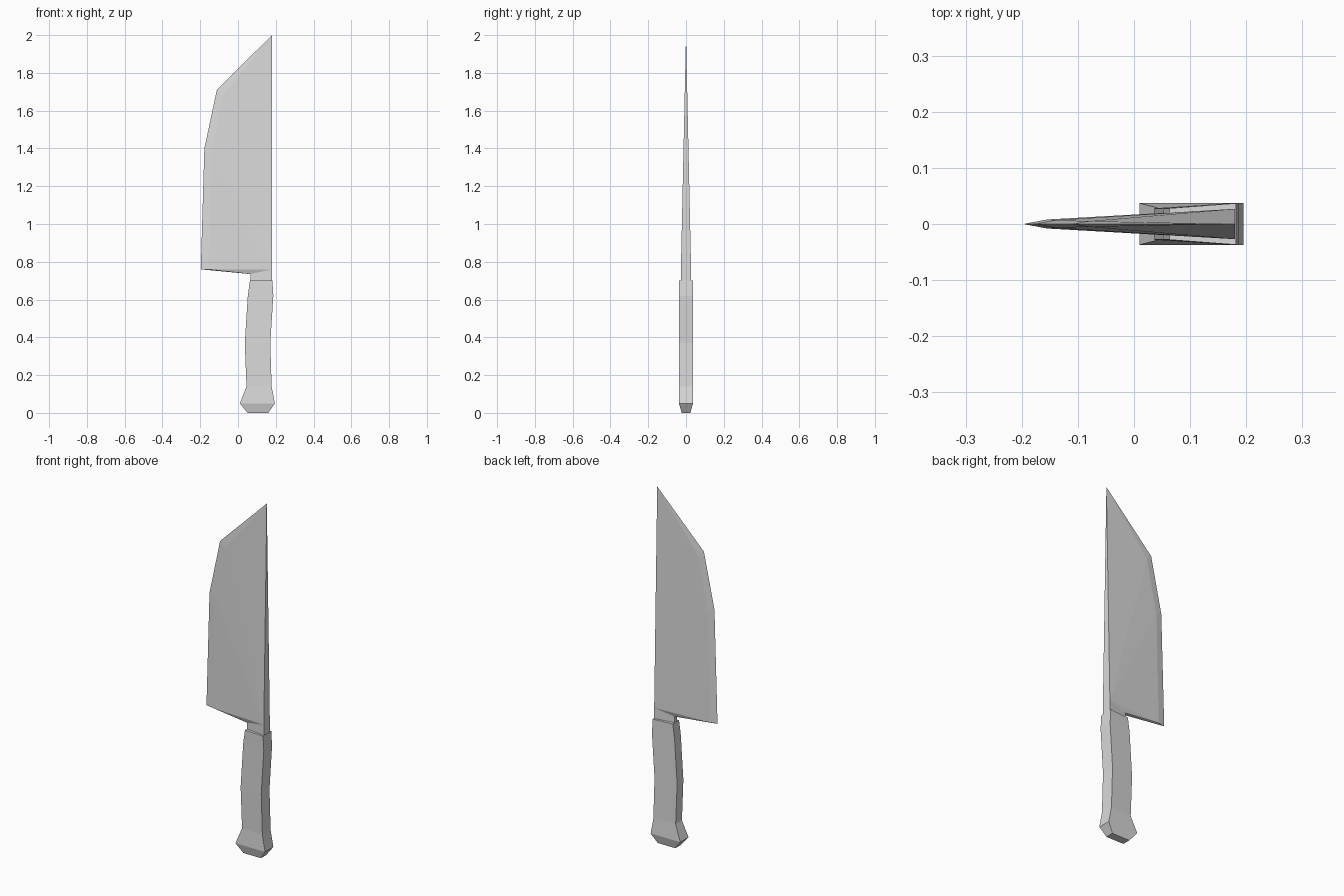
import bpy, bmesh

cube = bpy.data.objects.get("Cube")
if cube:
    bpy.data.objects.remove(cube, do_unlink=True)

# One plain grey for the whole knife
grey = bpy.data.materials.new("plain_grey")
grey.use_nodes = True
colour = (0.7, 0.7, 0.7, 1)
grey.diffuse_color = colour
grey.node_tree.nodes["Principled BSDF"].inputs["Base Color"].default_value = colour


def finish(name, bm):
    bmesh.ops.recalc_face_normals(bm, faces=bm.faces[:])
    mesh = bpy.data.meshes.new(name)
    bm.to_mesh(mesh)
    bm.free()
    mesh.materials.append(grey)
    obj = bpy.data.objects.new(name, mesh)
    bpy.context.collection.objects.link(obj)
    return obj


# Handle: lofted four-sided sections
# (height, belly x, back x, belly half width, back half width)
sections = [
    (0.00, 0.05, 0.16, 0.023, 0.023),
    (0.05, 0.01, 0.195, 0.037, 0.037),
    (0.14, 0.045, 0.178, 0.028, 0.037),
    (0.37, 0.036, 0.171, 0.028, 0.037),
    (0.62, 0.052, 0.187, 0.028, 0.037),
    (0.70, 0.063, 0.182, 0.028, 0.037),
]
bm = bmesh.new()
rings = []
for z, front, back, wf, wb in sections:
    corners = ((front, -wf), (back, -wb), (back, wb), (front, wf))
    rings.append([bm.verts.new((x, y, z)) for x, y in corners])
for low, high in zip(rings, rings[1:]):
    for i in range(4):
        j = (i + 1) % 4
        bm.faces.new((low[i], low[j], high[j], high[i]))
bm.faces.new(rings[0])
bm.faces.new(rings[-1])
finish("handle", bm)

# Blade: wedge with a ground cutting edge, heel slope and tang
bm = bmesh.new()
edge = [bm.verts.new((x, 0, z)) for x, z in
        ((-0.197, 0.76), (-0.178, 1.40), (-0.112, 1.71))]
tip = bm.verts.new((0.18, 0, 2.0))
sides = []
for s in (-1, 1):
    grind = [bm.verts.new((x, s * w, z)) for x, w, z in
             ((-0.155, 0.008, 0.76), (-0.14, 0.007, 1.385), (-0.08, 0.005, 1.68))]
    spine = bm.verts.new((0.18, s * 0.027, 0.76))
    notch = bm.verts.new((0.065, s * 0.011, 0.735))
    tang_front = bm.verts.new((0.065, s * 0.011, 0.69))
    tang_back = bm.verts.new((0.18, s * 0.027, 0.69))
    # Broad side
    for a, b in zip(grind, grind[1:] + [tip]):
        bm.faces.new((spine, a, b))
    # Cutting edge
    for i in range(2):
        bm.faces.new((edge[i], edge[i + 1], grind[i + 1], grind[i]))
    bm.faces.new((edge[2], tip, grind[2]))
    # Heel slope and tang side
    bm.faces.new((edge[0], grind[0], notch))
    bm.faces.new((grind[0], spine, notch))
    bm.faces.new((notch, spine, tang_back, tang_front))
    sides.append((spine, notch, tang_front, tang_back))
# Faces joining both sides: spine, heel and tang
(sp0, no0, tf0, tb0), (sp1, no1, tf1, tb1) = sides
bm.faces.new((sp0, sp1, tip))
bm.faces.new((edge[0], no0, no1))
bm.faces.new((no0, no1, tf1, tf0))
bm.faces.new((sp0, sp1, tb1, tb0))
bm.faces.new((tf0, tf1, tb1, tb0))
finish("blade", bm)
